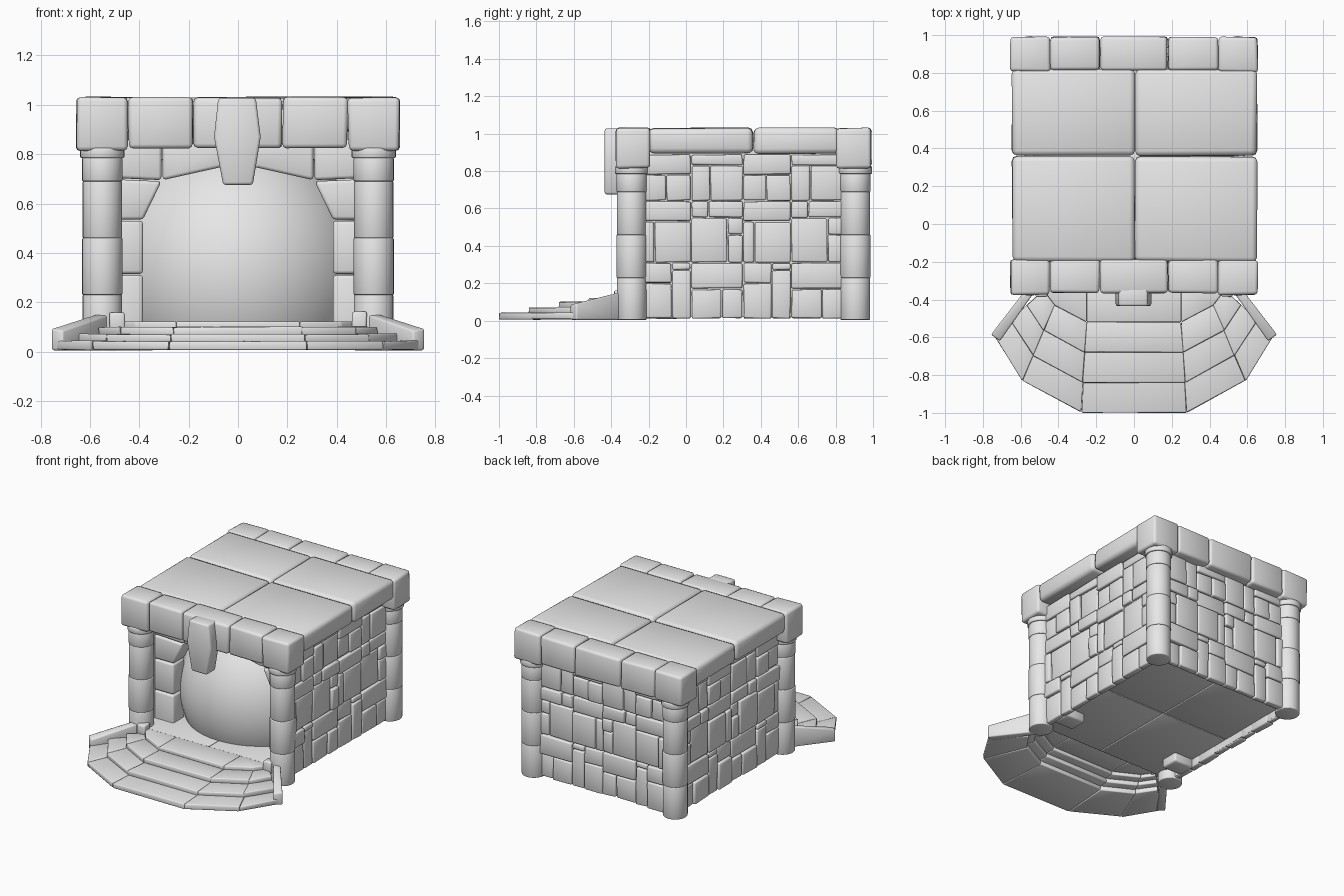
import bpy, bmesh, math, random
from mathutils import Vector

random.seed(4)
cube = bpy.data.objects.get("Cube")
if cube:
    bpy.data.objects.remove(cube, do_unlink=True)

stone = bpy.data.materials.new("grey stone")
stone.use_nodes = True
stone.diffuse_color = (0.8, 0.8, 0.8, 1)
stone.node_tree.nodes["Principled BSDF"].inputs["Base Color"].default_value = (0.8, 0.8, 0.8, 1)


def prism(bm, poly, w0, w1, place, jitter=0.0):
    """Extrude a 2D outline from w0 to w1; place maps (u, v, w) to a position."""
    rings = []
    for w in (w0, w1):
        ring = []
        for u, v in poly:
            shake = Vector([random.uniform(-jitter, jitter) for _ in range(3)])
            ring.append(bm.verts.new(Vector(place(u, v, w)) + shake))
        rings.append(ring)
    low, high = rings
    faces = [bm.faces.new(low[::-1]), bm.faces.new(high)]
    for i in range(len(poly)):
        j = (i + 1) % len(poly)
        faces.append(bm.faces.new((low[i], low[j], high[j], high[i])))
    bmesh.ops.recalc_face_normals(bm, faces=faces)


def rect(u0, u1, v0, v1):
    return [(u0, v0), (u1, v0), (u1, v1), (u0, v1)]


def upright(u, v, w):
    return (u, v, w)


def facing(u, v, w):
    return (u, w, v)


def finish(name, bm, bevel=0.0):
    """Round the hard edges and turn the mesh into a shaded object."""
    if bevel:
        hard = [e for e in bm.edges if e.is_manifold and e.calc_face_angle() > 0.4]
        bmesh.ops.bevel(bm, geom=hard, offset=bevel, segments=2, profile=0.5,
                        affect='EDGES', clamp_overlap=True)
    bmesh.ops.recalc_face_normals(bm, faces=bm.faces)
    mesh = bpy.data.meshes.new(name)
    bm.to_mesh(mesh)
    bm.free()
    mesh.materials.append(stone)
    obj = bpy.data.objects.new(name, mesh)
    bpy.context.collection.objects.link(obj)
    bpy.ops.object.select_all(action='DESELECT')
    obj.select_set(True)
    bpy.context.view_layer.objects.active = obj
    bpy.ops.object.shade_smooth_by_angle(angle=math.radians(50))


# Masonry: one patch of stones (u0, u1, z0, z1), repeated along each wall
PATCH = [
    (0, .15, 0, .19), (.15, .25, 0, .26), (.25, .41, 0, .16), (.41, .52, 0, .16),
    (.25, .52, .16, .3), (0, .15, .19, .3), (.15, .25, .26, .3), (0, .06, .3, .52),
    (.06, .25, .3, .52), (.25, .44, .3, .54), (.44, .52, .3, .45), (.44, .52, .45, .54),
    (0, .25, .52, .63), (.25, .34, .54, .63), (.34, .52, .54, .63), (0, .12, .63, .77),
    (.12, .25, .63, .77), (0, .25, .77, .88), (.25, .35, .63, .82), (.35, .52, .63, .82),
    (.25, .52, .82, .88),
]


def wall(name, start, end, inner, outer, place):
    bm = bmesh.new()
    stretch = (end - start) / 1.04
    gap = 0.003
    for n in range(2):
        base = start + n * 0.52 * stretch
        for u0, u1, z0, z1 in PATCH:
            face = outer + random.uniform(-0.01, 0.006) * math.copysign(1, outer)
            prism(bm, rect(base + u0 * stretch + gap, base + u1 * stretch - gap,
                           z0 + 0.01 + gap, z1 + 0.01 - gap), inner, face, place, 0.003)
    finish(name, bm, 0.008)
    # Mortar core set back behind the stone faces
    bm = bmesh.new()
    prism(bm, rect(start - 0.02, end + 0.02, 0.02, 0.91), inner, outer * 0.965, place)
    finish(name + "_core", bm)


for side, sx in (("left", 1), ("right", -1)):
    wall(side + "_wall", -0.23, 0.84, 0.53 * sx, 0.575 * sx, lambda u, v, w: (w, u, v))
wall("back_wall", -0.49, 0.49, 0.89, 0.935, facing)

# Columns made of stacked drums with a wider capital
for side, sx in (("left", 1), ("right", -1)):
    for end, cy in (("front", -0.29), ("back", 0.905)):
        bm = bmesh.new()
        levels = [0.005, 0.23, 0.46, 0.69, 0.785, 0.825]
        for i, (z0, z1) in enumerate(zip(levels, levels[1:])):
            r = 0.09 if i == 4 else 0.08 + 0.002 * (i % 2)
            circle = [(sx * 0.55 + r * math.cos(a * math.pi / 14), cy + r * math.sin(a * math.pi / 14))
                      for a in range(28)]
            prism(bm, circle, z0, z1, upright)
        finish(f"{end}_{side}_column", bm, 0.005)

# Lintels: five blocks front and back
joints = [-0.655, -0.445, -0.18, 0.18, 0.445, 0.655]
for end, y0, y1 in (("front", -0.375, -0.19), ("back", 0.805, 0.99)):
    bm = bmesh.new()
    for i, (x0, x1) in enumerate(zip(joints, joints[1:])):
        inset = 0 if i in (0, 4) else 0.01
        prism(bm, rect(x0 + 0.001, x1 - 0.001, 0.815 + inset, 1.03),
              y0 + inset, y1, facing, 0.004)
    finish(end + "_lintel", bm, 0.017)

# Keystone hanging over the opening
bm = bmesh.new()
prism(bm, [(-0.08, 1.028), (-0.097, 0.87), (-0.06, 0.675), (0.06, 0.675), (0.092, 0.87), (0.072, 1.028)],
      -0.435, -0.335, facing)
finish("keystone", bm, 0.012)

# Roof slabs
bm = bmesh.new()
for x0, x1 in ((-0.645, 0.005), (0.007, 0.65)):
    for y0, y1 in ((-0.2, 0.36), (0.362, 0.82)):
        prism(bm, rect(x0, x1, y0, y1), 0.895, 1.03, upright, 0.005)
finish("roof_slabs", bm, 0.027)

# Arch stones around the opening, set back behind the columns
arch = [
    rect(0.385, 0.54, 0.01, 0.31), rect(0.385, 0.54, 0.315, 0.53),
    [(0.385, 0.535), (0.54, 0.535), (0.54, 0.7), (0.31, 0.69)],
    [(0.31, 0.695), (0.54, 0.705), (0.54, 0.86), (0.31, 0.86)],
    [(0.305, 0.695), (0.305, 0.86), (0.0, 0.86), (0.0, 0.75), (0.08, 0.745)],
]
bm = bmesh.new()
for sx in (1, -1):
    for poly in arch:
        prism(bm, [(sx * x, z) for x, z in poly], -0.17, -0.04, facing)
finish("arch_stones", bm, 0.013)

# Rounded dome filling the chamber
bm = bmesh.new()
bmesh.ops.create_uvsphere(bm, u_segments=48, v_segments=32, radius=1)
for v in bm.verts:
    v.co = Vector((v.co.x * 0.54, v.co.y * 0.56 + 0.3, v.co.z * 0.56 + 0.32))
bmesh.ops.bisect_plane(bm, geom=bm.verts[:] + bm.edges[:] + bm.faces[:],
                       plane_co=(0, 0, 0.09), plane_no=(0, 0, 1), clear_inner=True)
finish("inner_dome", bm)

# Floor slabs
bm = bmesh.new()
for x0, x1 in ((-0.55, -0.002), (0.002, 0.55)):
    for y0, y1 in ((-0.34, 0.298), (0.302, 0.91)):
        prism(bm, rect(x0, x1, y0, y1), 0.07, 0.118, upright)
finish("floor_slabs", bm, 0.004)

# Fan-shaped steps, each tier running back beneath the next one
OUTER = [(0.28, -0.998), (0.59, -0.83), (0.74, -0.59)]
INNER = [(0.25, -0.52), (0.42, -0.43), (0.48, -0.35)]


def edge(t):
    return [tuple(Vector(a).lerp(Vector(b), t)) for a, b in zip(OUTER, INNER)]


for k in range(3):
    bm = bmesh.new()
    a, b = edge(k / 3), edge(0.74 + 0.13 * k)
    z0, z1 = 0.007 + 0.03 * k, 0.043 + 0.028 * k
    prism(bm, [a[0], b[0], (-b[0][0], b[0][1]), (-a[0][0], a[0][1])], z0, z1, upright, 0.003)
    for sx in (1, -1):
        for i in range(2):
            poly = [a[i], a[i + 1], b[i + 1], b[i]]
            prism(bm, [(sx * x, y) for x, y in poly], z0, z1, upright, 0.003)
    finish(f"step_{k + 1}", bm, 0.006)

# Landing in front of the opening
bm = bmesh.new()
prism(bm, rect(-0.25, 0.25, -0.52, -0.33), 0.085, 0.122, upright)
for sx in (1, -1):
    prism(bm, [(sx * x, y) for x, y in INNER + [(0.48, -0.33), (0.25, -0.33)]], 0.085, 0.122, upright)
finish("landing", bm, 0.006)

# Sloping side curbs and their small end posts
for side, sx in (("left", 1), ("right", -1)):
    bm = bmesh.new()
    prism(bm, [(sx * x, y) for x, y in ((0.52, -0.35), (0.575, -0.35), (0.757, -0.585), (0.71, -0.62))],
          0.005, 0.152, upright)
    for v in bm.verts:
        if v.co.z > 0.1:
            v.co.z += 0.25 * (v.co.y + 0.35)
    finish(side + "_curb", bm, 0.008)
    bm = bmesh.new()
    prism(bm, rect(sx * 0.49 - 0.03, sx * 0.49 + 0.03, -0.385, -0.32), 0.08, 0.16, upright, 0.003)
    finish(side + "_curb_post", bm, 0.008)
